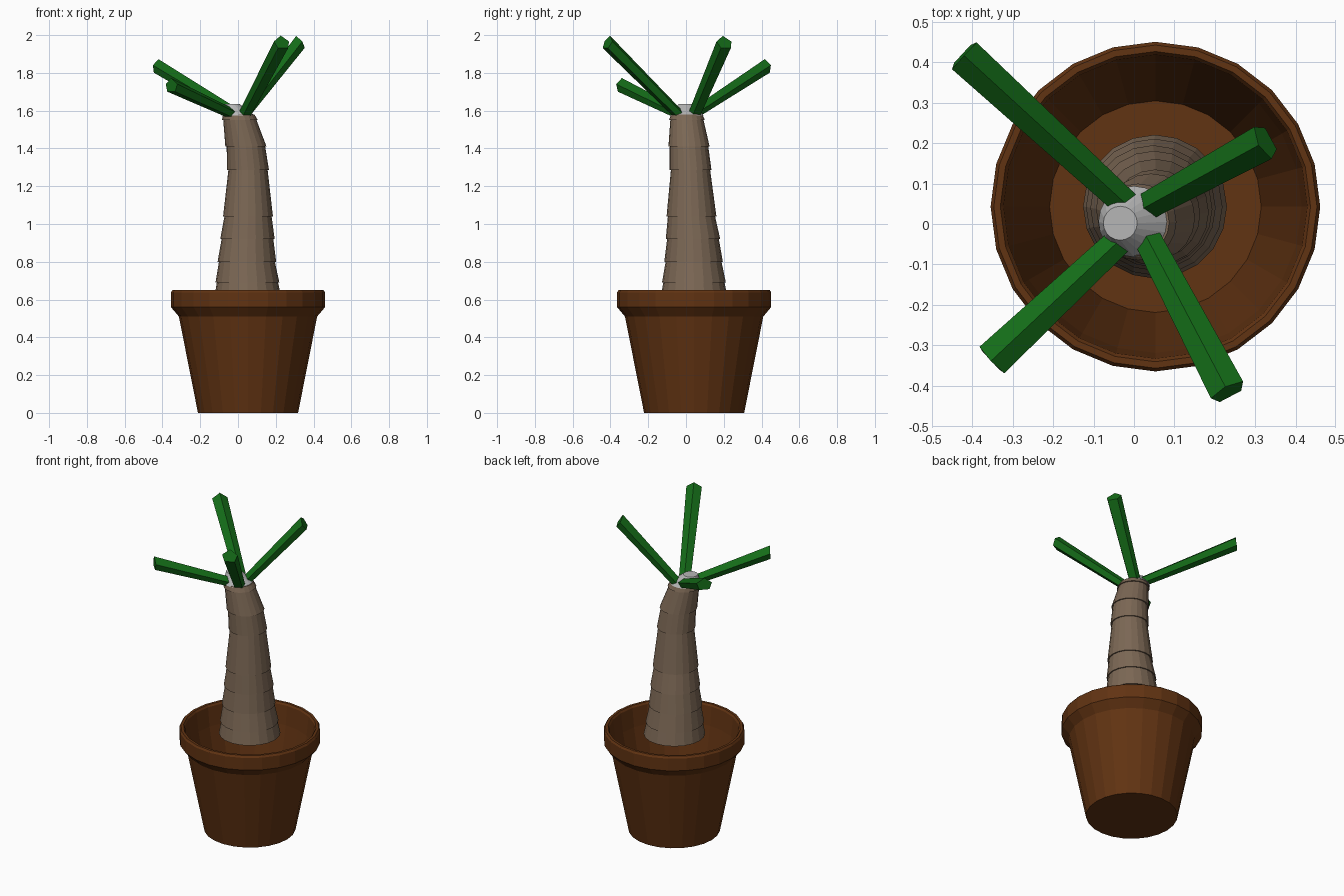
import bpy, bmesh, math
from mathutils import Vector

if "Cube" in bpy.data.objects:
    bpy.data.objects.remove(bpy.data.objects["Cube"])


def material(name, rgb):
    m = bpy.data.materials.new(name)
    m.diffuse_color = (*rgb, 1)
    m.use_nodes = True
    m.node_tree.nodes["Principled BSDF"].inputs["Base Color"].default_value = m.diffuse_color
    return m


TERRACOTTA = material("terracotta_brown", (0.12, 0.033, 0.006))
BARK = material("bark_brown", (0.20, 0.137, 0.09))
GREEN = material("leaf_green", (0.007, 0.15, 0.009))
GREY = material("pale_grey", (0.47, 0.47, 0.47))


def finish(name, bm, mat):
    bmesh.ops.recalc_face_normals(bm, faces=bm.faces)
    me = bpy.data.meshes.new(name)
    bm.to_mesh(me)
    bm.free()
    me.materials.append(mat)
    ob = bpy.data.objects.new(name, me)
    bpy.context.collection.objects.link(ob)
    return ob


def ring(bm, c, r, sides):
    return [bm.verts.new((c[0] + r * math.cos(2 * math.pi * i / sides),
                          c[1] + r * math.sin(2 * math.pi * i / sides), c[2]))
            for i in range(sides)]


def loft(bm, rings):
    """Bridge successive rings and cap both ends."""
    for a, b in zip(rings, rings[1:]):
        n = len(a)
        for i in range(n):
            j = (i + 1) % n
            bm.faces.new((a[i], a[j], b[j], b[i]))
    bm.faces.new(rings[0][::-1])
    bm.faces.new(rings[-1])


# Pot: open shell, outside profile up over the rim and down to the inner floor
pot_profile = [(0.265, 0), (0.366, 0.51), (0.408, 0.56), (0.408, 0.638),
               (0.400, 0.65), (0.384, 0.65), (0.376, 0.638), (0.362, 0.52),
               (0.262, 0.012)]
bm = bmesh.new()
loft(bm, [ring(bm, (0.053, 0.043, z), r, 24) for r, z in pot_profile])
finish("pot", bm, TERRACOTTA)

# Trunk: overlapping flared segments following a gentle lean (x, y, z, radius)
trunk_path = [(0.052, 0.043, 0.61, 0.174), (0.050, 0.042, 0.69, 0.165),
              (0.047, 0.040, 0.80, 0.151), (0.050, 0.037, 0.92, 0.140),
              (0.053, 0.029, 1.04, 0.128), (0.053, 0.024, 1.285, 0.107),
              (0.042, 0.016, 1.41, 0.105), (0.010, 0.005, 1.55, 0.091),
              (0.004, 0.004, 1.58, 0.086)]
bm = bmesh.new()
rings = []
for a, b in zip(trunk_path, trunk_path[1:]):
    rings.append(ring(bm, a[:3], a[3] + 0.004, 20))
    rings.append(ring(bm, b[:3], b[3] - 0.003, 20))
loft(bm, rings)
finish("trunk", bm, BARK)

# Crown stub: grey tapered cap on top of the trunk
bm = bmesh.new()
loft(bm, [ring(bm, (0.0, 0.006, 1.575), 0.088, 20),
          ring(bm, (-0.034, 0.002, 1.635), 0.042, 20)])
finish("crown_cap", bm, GREY)


# Leaves: ridged beams that widen towards the tip
def leaf(name, start, tip):
    start, tip = Vector(start), Vector(tip)
    d = (tip - start).normalized()
    side = d.cross(Vector((0, 0, 1))).normalized()
    up = side.cross(d)
    # side, up, forward offset of the end
    section = [(0, 0.035, 0.014), (-0.045, 0.006, 0), (-0.03, -0.033, -0.01),
               (0.03, -0.033, -0.01), (0.045, 0.006, 0)]
    bm = bmesh.new()
    loft(bm, [[bm.verts.new(p + (side * s + up * u) * k + d * f * e) for s, u, f in section]
              for p, k, e in ((start, 0.75, 0), (tip, 1, 1))])
    finish(name, bm, GREEN)


leaf("leaf_back_left", (-0.015, 0.045, 1.59), (-0.422, 0.418, 1.835))
leaf("leaf_back_right", (0.025, 0.04, 1.575), (0.323, 0.203, 1.962))
leaf("leaf_front_left", (-0.03, -0.035, 1.585), (-0.353, -0.338, 1.735))
leaf("leaf_front_right", (0.03, -0.03, 1.575), (0.232, -0.414, 1.962))
